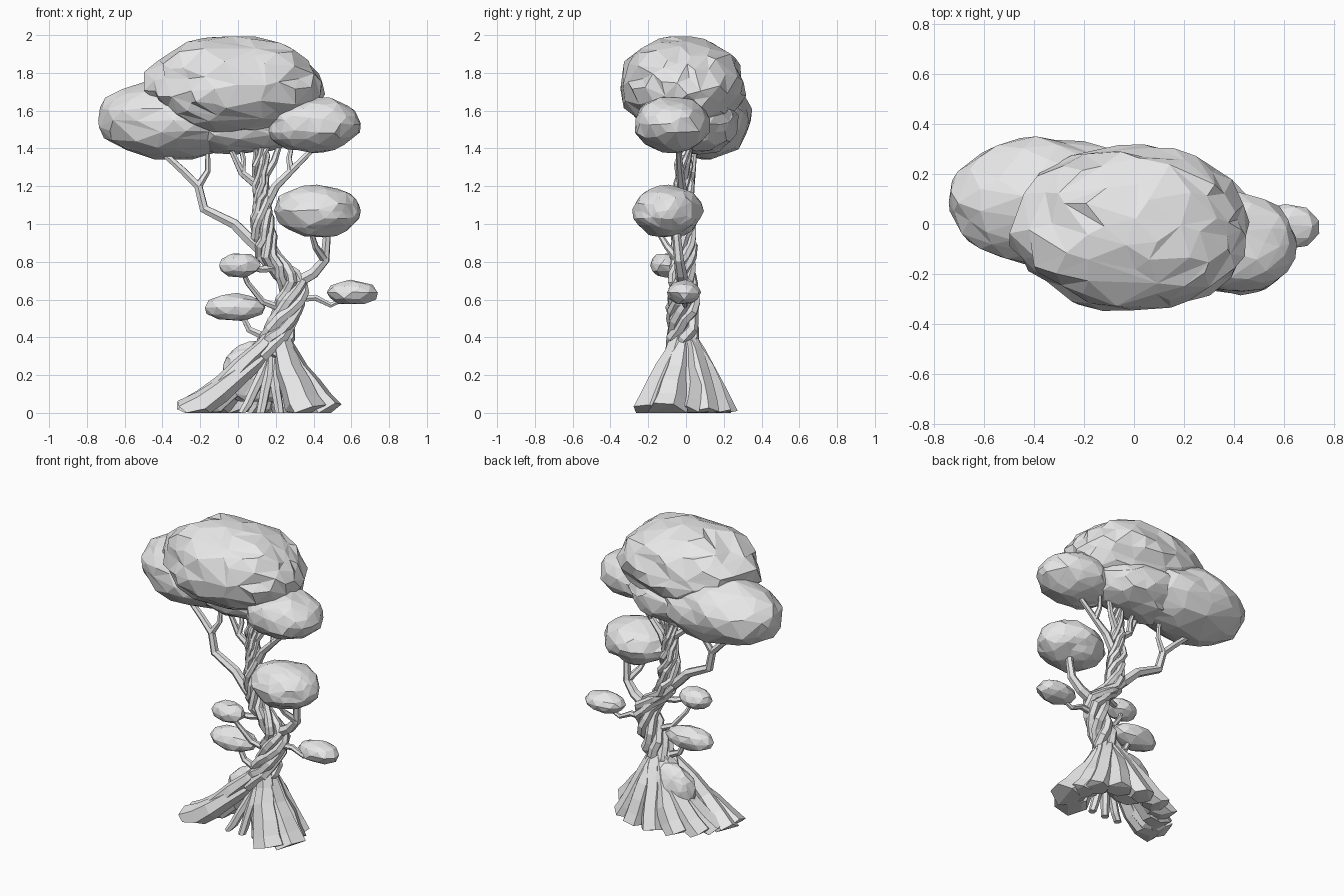
import bpy, math, random
from mathutils import Vector, noise

random.seed(4)
if "Cube" in bpy.data.objects:
    bpy.data.objects.remove(bpy.data.objects["Cube"], do_unlink=True)

# One plain clay colour for the whole tree
clay = bpy.data.materials.new("pale_grey")
clay.use_nodes = True
grey = (0.8, 0.8, 0.8, 1)
clay.diffuse_color = grey
clay.node_tree.nodes["Principled BSDF"].inputs["Base Color"].default_value = grey


def jitter(amount):
    return Vector([random.uniform(-amount, amount) for axis in range(3)])


def foliage(name, centre, radii, detail=3, keep=0.6, floor=0):
    """Lumpy faceted clump that fills the given radii."""
    bpy.ops.mesh.primitive_ico_sphere_add(subdivisions=detail, radius=1)
    clump = bpy.context.object
    clump.name = name
    vertices = clump.data.vertices
    seed = Vector(centre) * 7
    for vertex in vertices:
        direction = vertex.co + jitter(0.03)
        vertex.co = direction * (1 + 0.1 * noise.noise(direction * 2 + seed))
    # Fit each axis to its radius and move the clump into place
    for axis in range(3):
        values = [vertex.co[axis] for vertex in vertices]
        low, high = min(values), max(values)
        for vertex, value in zip(vertices, values):
            fraction = (value - low) / (high - low)
            vertex.co[axis] = centre[axis] + radii[axis] * (2 * fraction - 1)
    for vertex in vertices:
        vertex.co.z = max(vertex.co.z, floor)
    clump.data.materials.append(clay)
    clump.data.shade_flat()
    facets = clump.modifiers.new("facets", 'DECIMATE')
    facets.ratio = keep


def limb(name, path, start, end):
    """Six-sided tapered tube along a path, flattened onto the ground."""
    curve = bpy.data.curves.new(name, 'CURVE')
    curve.dimensions = '3D'
    curve.bevel_depth = 1
    curve.bevel_resolution = 1
    curve.use_fill_caps = True
    spline = curve.splines.new('POLY')
    last = len(path) - 1
    spline.points.add(last)
    for index, (point, position) in enumerate(zip(spline.points, path)):
        point.co = (*position, 1)
        point.radius = start + (end - start) * index / last
    guide = bpy.data.objects.new(name + "_guide", curve)
    bpy.context.collection.objects.link(guide)
    graph = bpy.context.evaluated_depsgraph_get()
    mesh = bpy.data.meshes.new_from_object(guide.evaluated_get(graph))
    bpy.data.objects.remove(guide, do_unlink=True)
    for vertex in mesh.vertices:
        vertex.co.z = max(vertex.co.z, 0)
    mesh.materials.clear()
    mesh.materials.append(clay)
    mesh.shade_flat()
    bpy.context.collection.objects.link(bpy.data.objects.new(name, mesh))


# Leaf clumps
foliage("crown_main", (-0.02, -0.015, 1.725), (0.48, 0.335, 0.275), detail=4, keep=0.25)
foliage("crown_right", (-0.33, 0.08, 1.555), (0.41, 0.27, 0.215))
foliage("crown_centre", (0.02, 0.06, 1.53), (0.34, 0.22, 0.16))
foliage("crown_left", (0.4, -0.07, 1.525), (0.25, 0.2, 0.15))
foliage("middle_clump", (0.42, -0.095, 1.07), (0.23, 0.19, 0.14))
foliage("left_low_clump", (0.605, -0.01, 0.64), (0.135, 0.09, 0.065), detail=2, keep=0.9)
foliage("right_low_clump", (-0.015, -0.02, 0.56), (0.16, 0.09, 0.075), detail=2, keep=0.9)
foliage("right_upper_clump", (0.01, -0.11, 0.78), (0.11, 0.08, 0.065), detail=2, keep=0.9)

# Bent centre line of the trunk, as x and z
spine = [(0.16, 0.3), (0.22, 0.45), (0.28, 0.58), (0.3, 0.67), (0.23, 0.76), (0.15, 0.84),
         (0.13, 1), (0.12, 1.2), (0.12, 1.46)]


def spine_at(height):
    """Centre of the trunk at a height."""
    for (x_low, z_low), (x_high, z_high) in zip(spine, spine[1:]):
        if height <= z_high:
            break
    fraction = (height - z_low) / (z_high - z_low)
    return Vector((x_low + (x_high - x_low) * fraction, -0.015, height))


# Trunk strands wound around the centre line
bottom, top = spine[0][1], spine[-1][1]
steps, strands = 24, 6
heights = [bottom + (top - bottom) * step / steps for step in range(steps + 1)]
for strand in range(strands):
    path = []
    for step, height in enumerate(heights):
        rise = step / steps
        angle = math.tau * strand / strands + 14 * rise
        reach = 0.065 - 0.04 * rise
        offset = Vector((math.cos(angle), math.sin(angle), 0)) * reach
        path.append(spine_at(height) + offset + jitter(0.01))
    limb(f"trunk_strand_{strand + 1}", path, 0.036, 0.013)
limb("trunk_core", [spine_at(height) for height in heights], 0.06, 0.02)


def branch(name, origin, joints, depth, thickness):
    """Branch from an origin through x and z joints, ending at a depth in y."""
    path = [origin]
    for index, (x, z) in enumerate(joints):
        y = origin.y + (depth - origin.y) * (index + 1) / len(joints)
        path.append(Vector((x, y, z)))
    limb(name, path, thickness, thickness / 2)
    return path


# Branches, with forks leaving at a joint of their parent
parent = branch("long_right_branch", spine_at(0.84),
                [(0.06, 0.92), (-0.02, 1), (-0.18, 1.08), (-0.21, 1.2), (-0.29, 1.28), (-0.4, 1.38)], 0.04, 0.036)
branch("long_right_fork", parent[4], [(-0.16, 1.28), (-0.16, 1.42)], 0.05, 0.022)
parent = branch("crown_right_branch", spine_at(1.19), [(0.02, 1.27), (-0.05, 1.42)], -0.03, 0.027)
branch("crown_right_fork", parent[1], [(0.03, 1.34), (0.01, 1.42)], 0.02, 0.02)
parent = branch("crown_left_branch", spine_at(1.06), [(0.2, 1.2), (0.28, 1.28), (0.4, 1.4)], -0.04, 0.03)
branch("crown_left_fork", parent[2], [(0.27, 1.35), (0.29, 1.43)], 0.03, 0.02)
branch("crown_inner_branch", spine_at(1.22), [(0.19, 1.33), (0.23, 1.45)], 0.03, 0.026)
parent = branch("middle_branch", spine_at(0.68), [(0.4, 0.74), (0.46, 0.81), (0.47, 0.93), (0.43, 1.02)], -0.06, 0.036)
branch("middle_fork", parent[2], [(0.41, 0.88), (0.38, 0.98)], -0.16, 0.024)
branch("left_low_branch", spine_at(0.6), [(0.41, 0.61), (0.49, 0.57), (0.58, 0.61)], 0, 0.022)
branch("right_low_branch", spine_at(0.38), [(0.06, 0.44), (0, 0.56)], -0.02, 0.026)
branch("right_upper_branch", spine_at(0.54), [(0.13, 0.59), (0.05, 0.69), (0.02, 0.76)], -0.1, 0.022)
branch("right_upper_twig", spine_at(0.77), [(0.12, 0.76), (0.04, 0.78)], -0.1, 0.026)


def root(name, height, foot, swing, start, end):
    """Root dropping from the trunk to a foot, bowed forward by swing."""
    origin = spine_at(height)
    path = []
    for step in range(6):
        fraction = step / 5
        point = origin.lerp(Vector((*foot, 0)), fraction)
        point.y -= swing * math.sin(math.pi * fraction)
        point.z = height * (1 - fraction) ** 1.2 - 0.01 * fraction
        path.append(point + jitter(0.012) * (1 - fraction))
    limb(name, path, start, end)


# Root mound with a fan of fused roots behind it
foliage("root_mound", (0.1, 0.03, 0.2), (0.18, 0.1, 0.18), floor=0.06)
fan = 7
for index in range(fan):
    angle = math.pi * index / (fan - 1)
    foot = (0.1 + 0.32 * math.cos(angle), 0.2 * math.sin(angle))
    root(f"back_root_{index + 1}", 0.42, foot, -0.03, 0.055, 0.08)

# Two spreading feet in front, with thin roots hanging between them
root("left_foot_outer", 0.42, (0.46, -0.1), 0, 0.05, 0.11)
root("left_foot_inner", 0.42, (0.37, -0.18), 0.02, 0.05, 0.11)
root("right_foot_low", 0.36, (-0.28, -0.12), 0.05, 0.035, 0.085)
root("right_foot_high", 0.48, (-0.28, -0.04), 0.07, 0.03, 0.08)
for index in range(3):
    root(f"inner_root_{index + 1}", 0.36, (0.02 + 0.1 * index, -0.13), 0.02, 0.03, 0.025)
